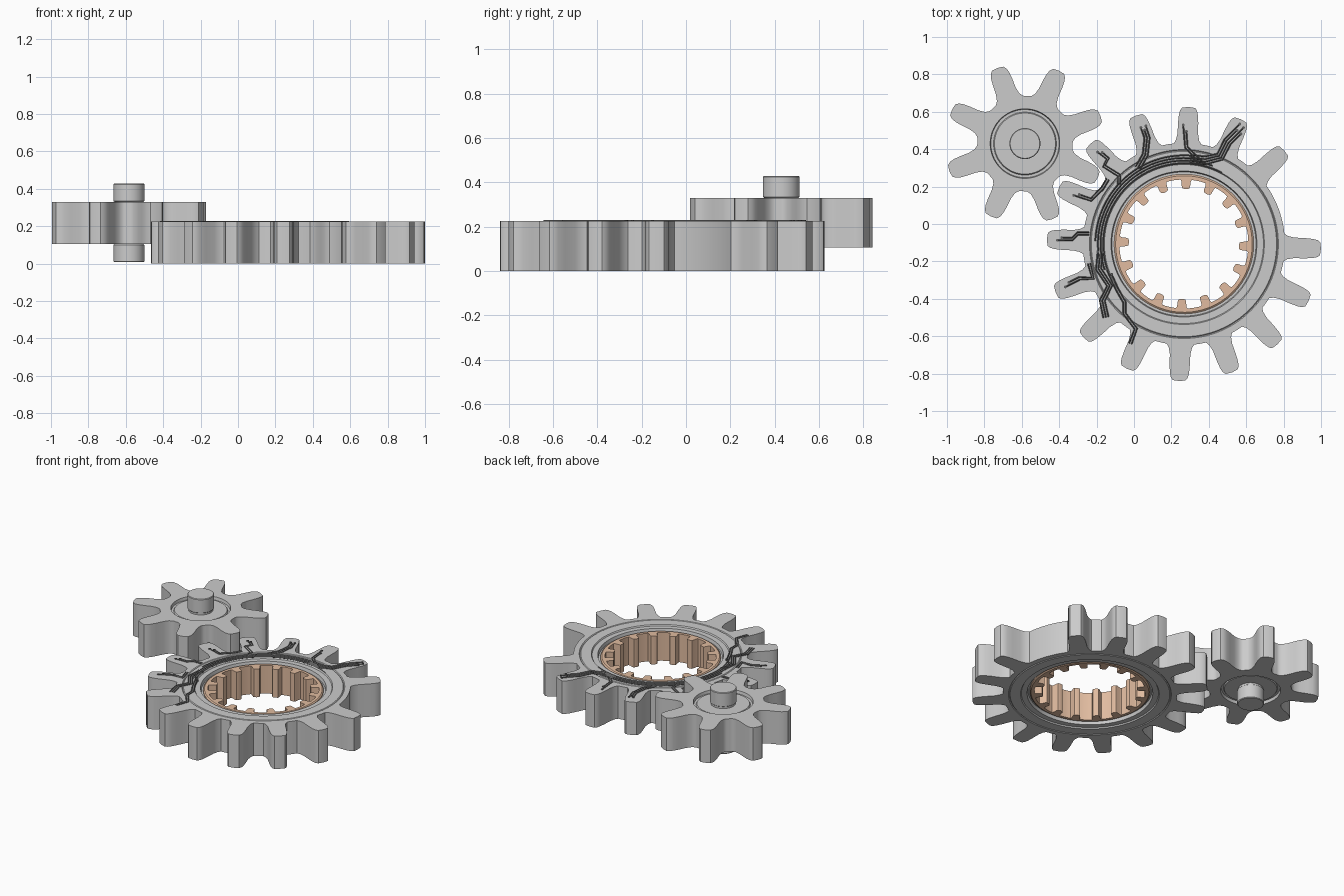
import bpy, bmesh
from math import sin, cos, radians, pi, hypot, atan2, degrees
from mathutils import Vector

if "Cube" in bpy.data.objects:
    bpy.data.objects.remove(bpy.data.objects["Cube"])

BIG = (0.267, -0.107)      # large gear centre
SMALL = (-0.583, 0.43)     # small gear centre


def material(name, rgb):
    m = bpy.data.materials.new(name)
    m.diffuse_color = (*rgb, 1)
    m.use_nodes = True
    m.node_tree.nodes["Principled BSDF"].inputs["Base Color"].default_value = m.diffuse_color
    return m


def add_mesh(bm, name, mat=None):
    bmesh.ops.recalc_face_normals(bm, faces=bm.faces)
    me = bpy.data.meshes.new(name)
    bm.to_mesh(me)
    bm.free()
    ob = bpy.data.objects.new(name, me)
    bpy.context.collection.objects.link(ob)
    if mat:
        me.materials.append(mat)
    bpy.ops.object.select_all(action='DESELECT')
    ob.select_set(True)
    bpy.context.view_layer.objects.active = ob
    bpy.ops.object.shade_smooth_by_angle(angle=radians(32))
    return ob


def outline(count, first, side, root, root_steps=4, missing=()):
    """Toothed outline as (angle, radius); side = (distance, half width) from root to tip."""
    pitch = 2 * pi / count
    half = [(atan2(w, d), hypot(d, w)) for d, w in side]
    base = half[0][0]
    pts = []
    for i in range(count):
        c = radians(first) + i * pitch
        if i in missing:
            pts += [(c - base + 2 * base * k / 6, root) for k in range(7)]
        else:
            pts += [(c - a, r) for a, r in half]
            pts.append((c, side[-1][0] + 0.004 * (1 if side[-1][0] > root else -1)))
            pts += [(c + a, r) for a, r in reversed(half)]
        gap = pitch - 2 * base
        pts += [(c + base + gap * k / root_steps, root) for k in range(1, root_steps)]
    return pts


def toothed_ring(name, center, pts, section, mat=None):
    """Revolve a closed (radius, z) section; radius None follows the toothed outline."""
    bm = bmesh.new()
    loops = [[bm.verts.new((center[0] + (r or pr) * cos(a), center[1] + (r or pr) * sin(a), z))
              for a, pr in pts] for r, z in section]
    n, m = len(pts), len(section)
    for j in range(m):
        p, q = loops[j], loops[(j + 1) % m]
        for i in range(n):
            k = (i + 1) % n
            bm.faces.new((p[i], p[k], q[k], q[i]))
    return add_mesh(bm, name, mat)


def lathe(name, center, profile, seg=48):
    bm = bmesh.new()
    loops = [[bm.verts.new((center[0] + r * cos(2 * pi * i / seg),
                            center[1] + r * sin(2 * pi * i / seg), z)) for i in range(seg)]
             for r, z in profile]
    for p, q in zip(loops, loops[1:]):
        for i in range(seg):
            k = (i + 1) % seg
            bm.faces.new((p[i], p[k], q[k], q[i]))
    bm.faces.new(loops[0])
    bm.faces.new(loops[-1])
    return add_mesh(bm, name)


copper = material("copper", (0.75, 0.5, 0.35))
dark = material("dark_trace", (0.12, 0.12, 0.12))

# Large gear: sixteen tooth places, one tooth missing, grooves and stepped bore on both faces
H = 0.225
big_pts = outline(16, 88, [(0.535, 0.074), (0.555, 0.062), (0.59, 0.055), (0.65, 0.054),
                           (0.69, 0.051), (0.715, 0.045), (0.729, 0.034)], 0.54, 4, missing=(13,))
half_section = [(None, 0), (0.505, 0), (0.50, 0.005), (0.495, 0), (0.43, 0),
                (0.425, 0.008), (0.39, 0.008), (0.385, 0.03), (0.37, 0.03)]
section = half_section + [(r, H - z) for r, z in reversed(half_section)]
toothed_ring("large_gear", BIG, big_pts, section)

# Copper bushing with inward splines
spline_pts = outline(16, 88, [(0.343, 0.03), (0.335, 0.025), (0.305, 0.022), (0.297, 0.018)], 0.345, 5)
toothed_ring("splined_bushing", BIG, spline_pts,
             [(None, 0.016), (0.365, 0.016), (0.373, 0.022),
              (0.373, H - 0.022), (0.365, H - 0.016), (None, H - 0.016)], copper)

# Small gear with recessed hub faces
small_pts = outline(8, 20, [(0.247, 0.075), (0.265, 0.063), (0.30, 0.056), (0.35, 0.055),
                            (0.385, 0.052), (0.41, 0.045), (0.426, 0.032)], 0.255, 5)
low, high = 0.105, 0.33
half_section = [(None, 0), (0.186, 0), (0.182, 0.02), (0.168, 0.02), (0.163, 0.012), (0.07, 0.012)]
section = [(r, low + z) for r, z in half_section] + [(r, high - z) for r, z in reversed(half_section)]
toothed_ring("small_gear", SMALL, small_pts, section)

# Axle of the small gear
lathe("axle", SMALL, [(0.079, 0.008), (0.083, 0.012), (0.083, 0.10), (0.077, 0.105), (0.077, 0.33),
                      (0.083, 0.335), (0.083, 0.424), (0.079, 0.428)])

# Circuit traces: concentric arcs plus branches running out into the teeth
paths = []
for r, a0, a1 in [(0.432, 62, 205), (0.446, 70, 198), (0.460, 78, 190), (0.474, 84, 178)]:
    n = 36
    paths.append([(BIG[0] + r * cos(radians(a0 + (a1 - a0) * k / n)),
                   BIG[1] + r * sin(radians(a0 + (a1 - a0) * k / n))) for k in range(n + 1)])

branches = [
    (4, [(0.58, 0.52), (0.50, 0.44), (0.46, 0.36), (0.38, 0.34), (0.30, 0.35)]),
    (2, [(0.27, 0.53), (0.28, 0.41), (0.34, 0.35)]),
    (3, [(0.05, 0.52), (0.07, 0.46), (0.06, 0.37), (0.02, 0.30)]),
    (2, [(-0.19, 0.39), (-0.14, 0.35), (-0.16, 0.31), (-0.08, 0.26), (-0.08, 0.21)]),
    (2, [(-0.32, 0.16), (-0.23, 0.13), (-0.17, 0.19), (-0.14, 0.24)]),
    (2, [(-0.41, -0.08), (-0.33, -0.08), (-0.30, -0.05), (-0.24, -0.05)]),
    (2, [(-0.37, -0.33), (-0.29, -0.29), (-0.22, -0.29), (-0.24, -0.21)]),
    (3, [(-0.18, -0.15), (-0.19, -0.24), (-0.13, -0.33), (-0.17, -0.41), (-0.15, -0.50)]),
    (2, [(-0.14, -0.24), (-0.09, -0.35), (-0.05, -0.42), (-0.05, -0.48), (0.01, -0.56), (-0.02, -0.64)]),
]
pads = []


def offset(path, d):
    pts = [Vector(p) for p in path]
    out = []
    for i, p in enumerate(pts):
        t = (pts[min(i + 1, len(pts) - 1)] - pts[max(i - 1, 0)]).normalized()
        out.append(p + Vector((-t.y, t.x)) * d)
    return out


for count, path in branches:
    for k in range(count):
        p = offset(path, (k - (count - 1) / 2) * 0.014)
        if k % 2:
            p[0] = p[0].lerp(p[1], 0.3)
        paths.append(p)
        pads.append(p[0])

cu = bpy.data.curves.new("trace_paths", 'CURVE')
cu.dimensions = '3D'
cu.bevel_depth = 0.004
cu.bevel_resolution = 0
cu.use_fill_caps = True
for path in paths:
    sp = cu.splines.new('POLY')
    sp.points.add(len(path) - 1)
    for pt, p in zip(sp.points, path):
        pt.co = (p[0], p[1], H, 1)
tmp = bpy.data.objects.new("trace_paths", cu)
bpy.context.collection.objects.link(tmp)
me = bpy.data.meshes.new_from_object(tmp.evaluated_get(bpy.context.evaluated_depsgraph_get()))
bm = bmesh.new()
bm.from_mesh(me)
bpy.data.objects.remove(tmp)

# Round pads at the trace ends
for p in pads:
    ret = bmesh.ops.create_cone(bm, cap_ends=True, segments=10, radius1=0.008, radius2=0.008, depth=0.008)
    bmesh.ops.translate(bm, verts=ret["verts"], vec=(p[0], p[1], H))
add_mesh(bm, "circuit_traces", dark)
